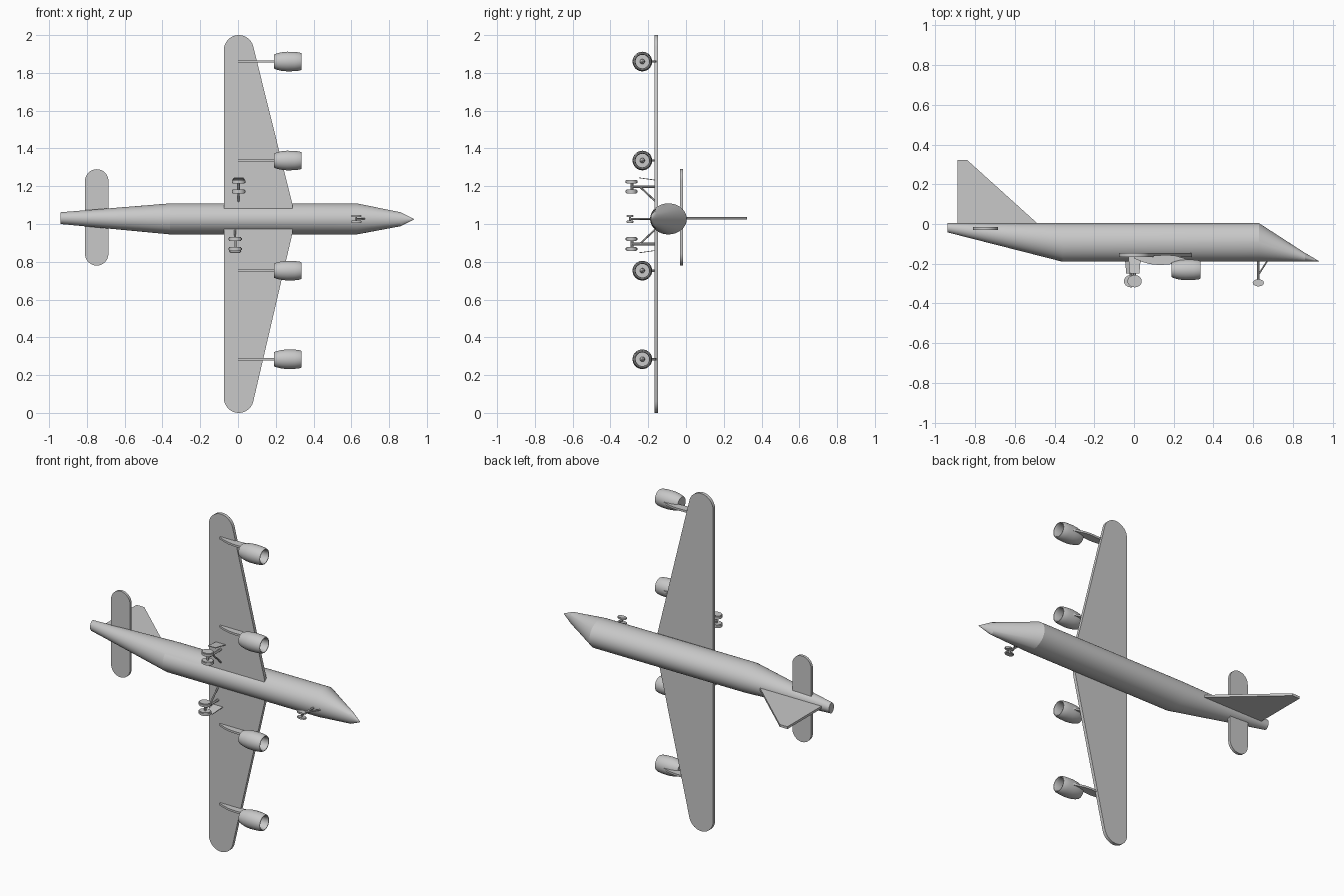
import bpy, bmesh, math
from mathutils import Vector

cube = bpy.data.objects.get("Cube")
if cube:
    bpy.data.objects.remove(cube, do_unlink=True)

grey = bpy.data.materials.new("light_grey")
grey.use_nodes = True
grey.diffuse_color = (0.58, 0.58, 0.58, 1)
grey.node_tree.nodes["Principled BSDF"].inputs["Base Color"].default_value = (0.58, 0.58, 0.58, 1)


def finish(name, bm, angle=30):
    """Turn a bmesh into a named, coloured, smooth-by-angle object."""
    bmesh.ops.recalc_face_normals(bm, faces=bm.faces)
    mesh = bpy.data.meshes.new(name)
    bm.to_mesh(mesh)
    bm.free()
    mesh.materials.append(grey)
    ob = bpy.data.objects.new(name, mesh)
    bpy.context.collection.objects.link(ob)
    bpy.ops.object.select_all(action='DESELECT')
    ob.select_set(True)
    bpy.context.view_layer.objects.active = ob
    bpy.ops.object.shade_smooth_by_angle(angle=math.radians(angle))
    return ob


def loft(name, sections, sides, angle=30):
    """Skin elliptical sections (x, centre y, centre z, radius y, radius z) along x."""
    bm = bmesh.new()
    rings = []
    for x, cy, cz, ry, rz in sections:
        rings.append([bm.verts.new((x, cy + ry * math.cos(2 * math.pi * i / sides),
                                    cz + rz * math.sin(2 * math.pi * i / sides)))
                      for i in range(sides)])
    for a, b in zip(rings, rings[1:]):
        for i in range(sides):
            j = (i + 1) % sides
            bm.faces.new((a[i], a[j], b[j], b[i]))
    bm.faces.new(rings[0])
    bm.faces.new(rings[-1])
    return finish(name, bm, angle)


def plate(name, outline, axis, low, high):
    """Extrude a flat outline along y (points are x, z) or z (points are x, y)."""
    bm = bmesh.new()
    if axis == 'y':
        verts = [bm.verts.new((a, low, b)) for a, b in outline]
        step = Vector((0, high - low, 0))
    else:
        verts = [bm.verts.new((a, b, low)) for a, b in outline]
        step = Vector((0, 0, high - low))
    face = bm.faces.new(verts)
    new = bmesh.ops.extrude_face_region(bm, geom=[face])["geom"]
    bmesh.ops.translate(bm, vec=step, verts=[v for v in new if isinstance(v, bmesh.types.BMVert)])
    return finish(name, bm)


def rod(name, start, end, radius, sides=12):
    start, end = Vector(start), Vector(end)
    bm = bmesh.new()
    bmesh.ops.create_cone(bm, cap_ends=True, segments=sides, radius1=radius,
                          radius2=radius, depth=(end - start).length)
    turn = (end - start).to_track_quat('Z', 'Y').to_matrix().to_4x4()
    turn.translation = (start + end) / 2
    bmesh.ops.transform(bm, matrix=turn, verts=bm.verts)
    return finish(name, bm)


def wheel(name, centre, rx, ry, width):
    """Wheel with its axle along z and a bevelled tread."""
    bm = bmesh.new()
    bmesh.ops.create_cone(bm, cap_ends=True, segments=24, radius1=1, radius2=1, depth=width)
    bmesh.ops.scale(bm, vec=(rx, ry, 1), verts=bm.verts)
    rims = [e for e in bm.edges if abs(e.verts[0].co.z - e.verts[1].co.z) < 1e-6]
    bmesh.ops.bevel(bm, geom=rims, offset=width * 0.2, segments=2, affect='EDGES')
    bmesh.ops.translate(bm, vec=centre, verts=bm.verts)
    return finish(name, bm)


def arc(cx, cz, r, first, last, steps=16):
    angles = [math.radians(first + (last - first) * i / steps) for i in range(steps + 1)]
    return [(cx + r * math.cos(a), cz + r * math.sin(a)) for a in angles]


MID = 1.027  # fuselage centreline height

# Fuselage with a tapered tail and a drooped nose
loft("fuselage", [
    (-0.94, -0.019, 1.031, 0.023, 0.031),
    (-0.36, -0.093, MID, 0.097, 0.082),
    (0.63, -0.093, MID, 0.097, 0.082),
    (0.86, -0.167, 1.025, 0.022, 0.037),
    (0.932, -0.188, 1.025, 0.001, 0.001)], 64, 12)

# Wing: straight rear edge, swept front edge, rounded tips
wing = arc(0.004, 1.921, 0.079, 180, 14) + [(0.289, 1.10), (0.289, 0.955)] \
    + arc(0.004, 0.079, 0.079, -13, -180)
plate("wing", wing, 'y', -0.166, -0.147)

# Tailplane and fin
tailplane = arc(-0.748, 1.228, 0.062, 180, 0) + arc(-0.748, 0.842, 0.062, 0, -180)
plate("tailplane", tailplane, 'y', -0.031, -0.015)
plate("fin", [(-0.89, -0.02), (-0.89, 0.322), (-0.84, 0.322), (-0.49, 0.006), (-0.49, -0.02)],
      'z', 1.023, 1.037)

# Engines: nacelle with hollow intake, spinner and a curved pylon
nacelle = [(0.19, 0.028), (0.19, 0.037), (0.205, 0.043), (0.23, 0.049), (0.26, 0.052),
           (0.30, 0.051), (0.325, 0.048), (0.335, 0.044), (0.335, 0.040), (0.325, 0.036),
           (0.28, 0.036), (0.28, 0.013), (0.295, 0.011), (0.308, 0.003)]
pylon = [(0.0, -0.16), (0.0, -0.174), (0.04, -0.19), (0.08, -0.202), (0.13, -0.207),
         (0.19, -0.202), (0.25, -0.195), (0.29, -0.185), (0.25, -0.172), (0.21, -0.160),
         (0.17, -0.156), (0.12, -0.158), (0.06, -0.160)]
for number, z in enumerate((0.284, 0.753, 1.336, 1.86), 1):
    loft(f"engine_{number}", [(x, -0.231, z, r, r) for x, r in nacelle], 32)
    plate(f"engine_pylon_{number}", pylon, 'z', z - 0.006, z + 0.006)

# Main landing gear on both sides
for side, s, x, z in (("upper", 1, 0.003, 1.198), ("lower", -1, -0.015, 0.894)):
    rod(f"{side}_gear_strut", (x, -0.15, z), (x, -0.288, z), 0.007)
    rod(f"{side}_gear_brace", (x, -0.16, z - s * 0.08), (x, -0.245, z), 0.005)
    rod(f"{side}_gear_axle", (x, -0.286, z - 0.03), (x, -0.286, z + 0.03), 0.007)
    for k in (-1, 1):
        wheel(f"{side}_wheel_{'outer' if k == s else 'inner'}",
              (x, -0.288, z + k * 0.026), 0.036, 0.031, 0.02)
    # Thin gear door, leaning outwards
    door = plate(f"{side}_gear_door",
                 [(x - 0.032, -0.16), (x + 0.032, -0.16), (x + 0.024, -0.25), (x - 0.024, -0.25)],
                 'z', z + s * 0.034 - 0.002, z + s * 0.034 + 0.002)
    for v in door.data.vertices:
        v.co.z += s * (-0.16 - v.co.y) * 0.14

# Nose gear
rod("nose_gear_strut", (0.626, -0.18, MID), (0.626, -0.296, MID), 0.006)
rod("nose_gear_brace", (0.672, -0.185, MID), (0.63, -0.25, MID), 0.004)
rod("nose_gear_axle", (0.626, -0.296, MID - 0.018), (0.626, -0.296, MID + 0.018), 0.005)
for label, k in (("left", 1), ("right", -1)):
    wheel(f"nose_wheel_{label}", (0.626, -0.296, MID + k * 0.015), 0.028, 0.018, 0.011)
